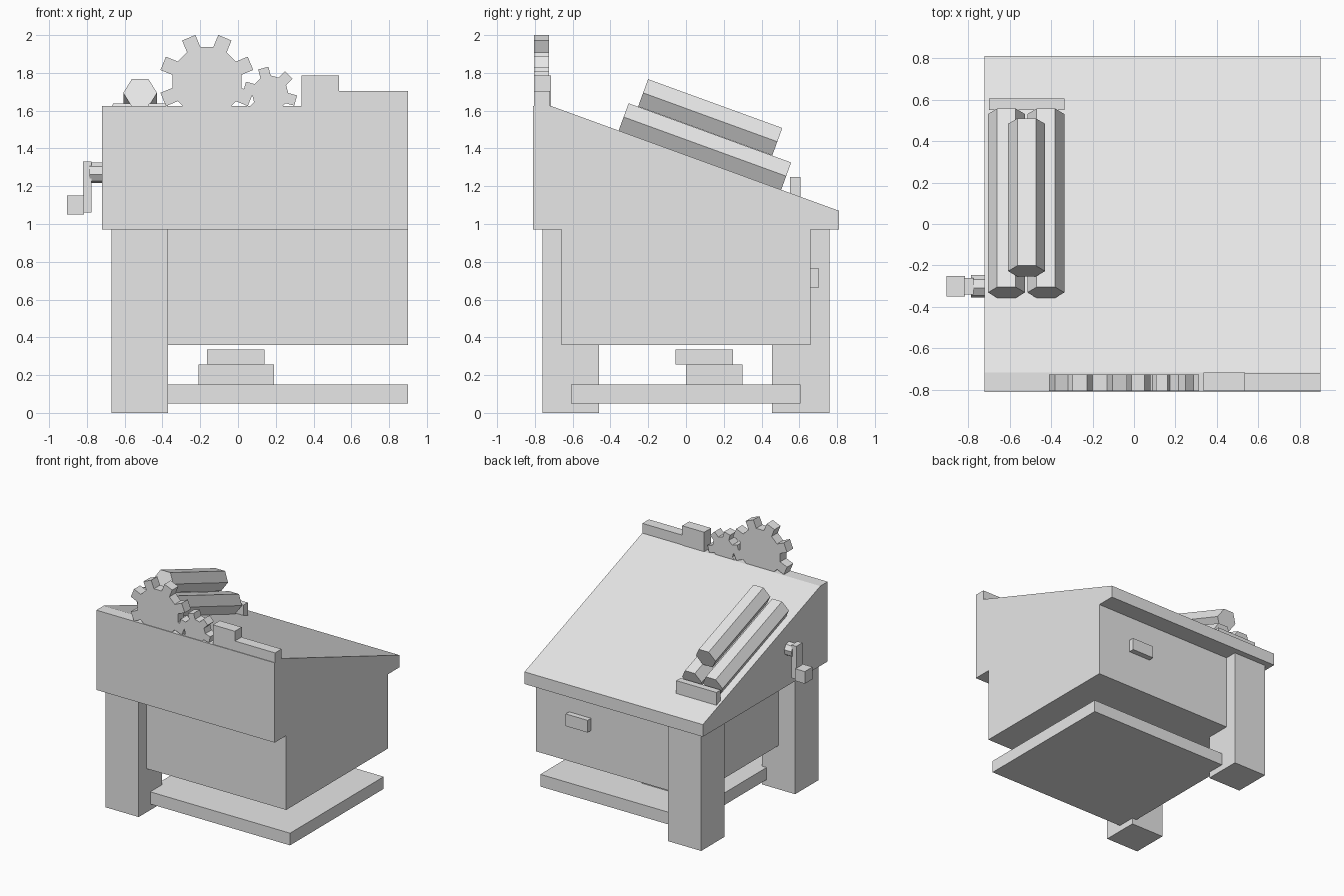
import bpy
from math import sin, cos, pi, radians
from mathutils import Matrix, Vector

cube = bpy.data.objects.get("Cube")
if cube:
    bpy.data.objects.remove(cube)

grey = bpy.data.materials.new("plain grey")
grey.use_nodes = True
grey.diffuse_color = (0.8, 0.8, 0.8, 1)
grey.node_tree.nodes["Principled BSDF"].inputs["Base Color"].default_value = (0.8, 0.8, 0.8, 1)


def prism(name, outline, depth, matrix):
    """Extrude an (a, b) outline along local z from 0 to depth, then place it."""
    n = len(outline)
    verts = [(a, b, z) for z in (0, depth) for a, b in outline]
    faces = [tuple(reversed(range(n))), tuple(range(n, 2 * n))]
    faces += [(i, (i + 1) % n, n + (i + 1) % n, n + i) for i in range(n)]
    mesh = bpy.data.meshes.new(name)
    mesh.from_pydata([matrix @ Vector(v) for v in verts], [], faces)
    mesh.materials.append(grey)
    obj = bpy.data.objects.new(name, mesh)
    bpy.context.collection.objects.link(obj)
    return obj


def box(name, x, y, z):
    outline = [(x[0], y[0]), (x[1], y[0]), (x[1], y[1]), (x[0], y[1])]
    return prism(name, outline, z[1] - z[0], Matrix.Translation((0, 0, z[0])))


def ngon(sides, radius, turn=0.0):
    angles = [2 * pi * i / sides + turn for i in range(sides)]
    return [(radius * cos(a), radius * sin(a)) for a in angles]


# Local axes (a, b, depth) mapped to (y, z, x) and to (x, z, -y)
ALONG_X = Matrix(((0, 0, 1, 0), (1, 0, 0, 0), (0, 1, 0, 0), (0, 0, 0, 1)))
ALONG_Y = Matrix.Rotation(pi / 2, 4, "X")


# Sloping desk case
case = [(-0.81, 0.97), (0.81, 0.97), (0.81, 1.07), (-0.715, 1.625), (-0.81, 1.625)]
prism("desk_case", case, 1.62, Matrix.Translation((-0.72, 0, 0)) @ ALONG_X)

# Drawer cabinet, legs and foot board
box("drawer_cabinet", (-0.52, 0.9), (-0.66, 0.66), (0.36, 0.97))
box("drawer_handle", (0.4, 0.6), (0.65, 0.705), (0.665, 0.765))
box("front_leg", (-0.67, -0.37), (-0.76, -0.46), (0, 0.97))
box("back_leg", (-0.67, -0.37), (0.455, 0.76), (0, 0.97))
box("foot_board", (-0.41, 0.9), (-0.61, 0.605), (0.05, 0.15))

# Stacked blocks on the foot board
box("lower_block", (-0.21, 0.19), (0, 0.3), (0.15, 0.255))
box("upper_block", (-0.165, 0.14), (-0.055, 0.25), (0.255, 0.335))

# Crank on the right side
hub_place = Matrix.Translation((-0.785, -0.3, 1.272)) @ ALONG_X
prism("crank_hub", ngon(8, 0.055, radians(10)), 0.08, hub_place)
box("crank_arm", (-0.82, -0.775), (-0.34, -0.26), (1.06, 1.33))
box("crank_grip", (-0.905, -0.815), (-0.35, -0.25), (1.05, 1.15))

# Hexagonal rods lying on the slope against a ledge
box("rod_ledge", (-0.7, -0.335), (0.55, 0.605), (1.1, 1.25))
for name, x, y, z, length in (
    ("left_rod", -0.425, 0.1, 1.41, 0.916),
    ("right_rod", -0.615, 0.1, 1.41, 0.916),
    ("top_rod", -0.518, 0.128, 1.565, 0.756),
):
    place = (Matrix.Translation((x, y, z)) @ Matrix.Rotation(radians(-20), 4, "X")
             @ ALONG_Y @ Matrix.Translation((0, 0, -length / 2)))
    prism(name, ngon(6, 0.089), length, place)


# Toothed wheels along the front edge
def gear(name, x, z, teeth, tip, root, half_width, turn):
    outline = []
    for i in range(teeth):
        a = 2 * pi * i / teeth + turn
        for r, w in ((root, -1), (tip, -1), (tip, 1), (root, 1)):
            s = w * half_width
            outline.append((r * cos(a) - s * sin(a), r * sin(a) + s * cos(a)))
    prism(name, outline, 0.08, Matrix.Translation((x, -0.725, z)) @ ALONG_Y)


gear("large_gear", -0.165, 1.755, 8, 0.25, 0.182, 0.038, pi / 8)
gear("small_gear", 0.17, 1.69, 6, 0.14, 0.092, 0.028, radians(45))

# Blocks along the front edge
box("tall_block", (0.335, 0.535), (-0.805, -0.715), (1.6, 1.785))
box("long_block", (0.535, 0.9), (-0.805, -0.72), (1.6, 1.705))
